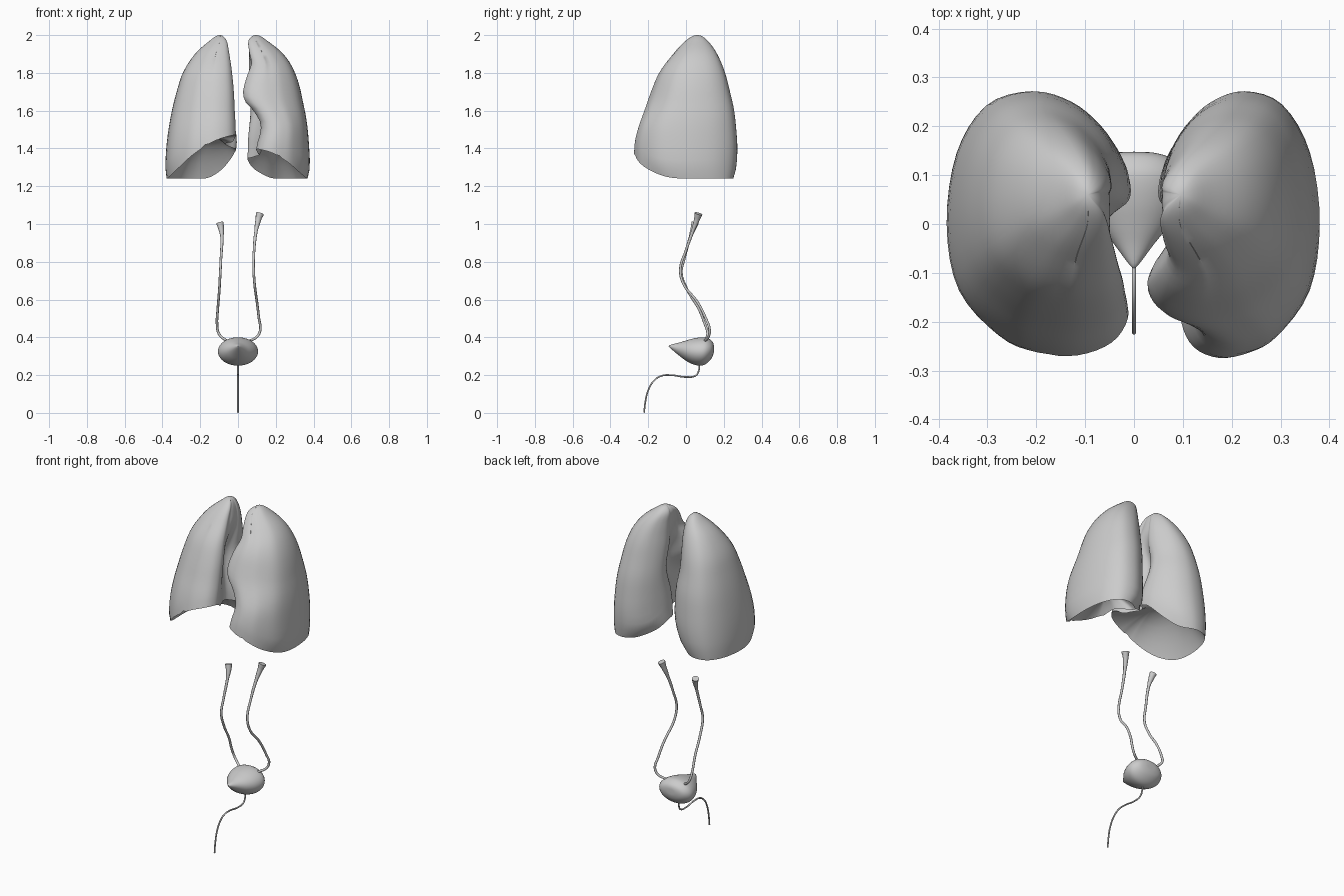
import bpy, bmesh, math
from mathutils import Vector

if "Cube" in bpy.data.objects:
    bpy.data.objects.remove(bpy.data.objects["Cube"])


def spline(keys, values, k):
    """Smooth interpolation of value tuples over rising keys."""
    n = len(keys)
    i = 0
    while i < n - 2 and k > keys[i + 1]:
        i += 1
    h = keys[i + 1] - keys[i]
    t = min(max((k - keys[i]) / h, 0), 1)
    vals = [Vector(v) for v in values]

    def slope(j):
        a, b = max(j - 1, 0), min(j + 1, n - 1)
        return (vals[b] - vals[a]) / (keys[b] - keys[a])
    p, q = vals[i], vals[i + 1]
    return (p * (2*t**3 - 3*t**2 + 1) + slope(i) * h * (t**3 - 2*t**2 + t)
            + q * (3*t**2 - 2*t**3) + slope(i + 1) * h * (t**3 - t**2))


def smoothstep(a, b, x):
    t = min(max((x - a) / (b - a), 0), 1)
    return t * t * (3 - 2 * t)


def loft(name, rings, angle):
    """Skin equal-length closed rings; collapsed end rings become poles."""
    bm = bmesh.new()
    rows = [[bm.verts.new(p) for p in r] for r in rings]
    n = len(rows[0])
    for a, b in zip(rows, rows[1:]):
        for i in range(n):
            j = (i + 1) % n
            bm.faces.new((a[i], a[j], b[j], b[i]))
    bmesh.ops.remove_doubles(bm, verts=bm.verts, dist=1e-5)
    bmesh.ops.recalc_face_normals(bm, faces=bm.faces)
    me = bpy.data.meshes.new(name)
    bm.to_mesh(me)
    bm.free()
    ob = bpy.data.objects.new(name, me)
    bpy.context.collection.objects.link(ob)
    bpy.ops.object.select_all(action='DESELECT')
    ob.select_set(True)
    bpy.context.view_layer.objects.active = ob
    bpy.ops.object.shade_smooth_by_angle(angle=math.radians(angle))


def tube(name, pts, depth):
    """Round tube through (x, y, z, radius factor) points."""
    cu = bpy.data.curves.new(name, 'CURVE')
    cu.dimensions = '3D'
    cu.bevel_depth = depth
    cu.bevel_resolution = 3
    cu.resolution_u = 8
    cu.use_fill_caps = True
    sp = cu.splines.new('BEZIER')
    sp.bezier_points.add(len(pts) - 1)
    for bp, p in zip(sp.bezier_points, pts):
        bp.co = p[:3]
        bp.radius = p[3]
        bp.handle_left_type = bp.handle_right_type = 'AUTO'
    bpy.context.collection.objects.link(bpy.data.objects.new(name, cu))


# Lung plan outline: u = medial to lateral, v = front to back
PLAN = [(.29, 0), (.1, .04), (.01, .13), (.03, .22), (.11, .35), (.16, .45), (.1, .53),
        (.0, .59), (.0, .67), (.05, .76), (.16, .87), (.32, .96), (.53, 1), (.77, .95),
        (.94, .77), (1, .5), (.93, .25), (.7, .08), (.5, .02)]
N = len(PLAN)
WRAP = [PLAN[i % N] for i in range(-2, N + 3)]
SEG = 76
OUTLINE = [spline(list(range(-2, N + 3)), WRAP, i * N / SEG) for i in range(SEG)]

# Lung levels: z, lateral x, front medial x, back medial x
LEFT_X = [(2, .095, .095, .095), (1.97, .15, .06, .065), (1.9, .228, .045, .05),
          (1.8, .292, .03, .045), (1.7, .325, .02, .04), (1.6, .35, .015, .02),
          (1.5, .368, .01, .01), (1.4, .38, .012, .012), (1.3, .384, .045, .045),
          (1.24, .378, .09, .09)]
RIGHT_X = [(2, .095, .095, .095), (1.97, .155, .055, .06), (1.9, .24, .06, .06),
           (1.85, .277, .07, .06), (1.78, .31, .045, .057), (1.7, .333, .025, .055),
           (1.65, .343, .035, .055), (1.6, .354, .08, .055), (1.52, .367, .12, .055),
           (1.4, .377, .095, .055), (1.3, .38, .09, .06), (1.24, .368, .12, .12)]
# Lung levels: z, front y, back y
DEPTH = [(2, .06, .06), (1.97, -.002, .115), (1.9, -.068, .165), (1.8, -.142, .207),
         (1.7, -.185, .233), (1.6, -.22, .255), (1.5, -.255, .266), (1.4, -.274, .272),
         (1.3, -.262, .266), (1.24, -.215, .25)]


def level(table, z):
    def key(h):
        return math.sqrt(max(2 - h, 0) / .76)
    return spline([key(r[0]) for r in table], [r[1:] for r in table], key(z))


def lung(name, side, table, rise, dome):
    def point(u, v, s):
        # plain oval without the medial notch, used for rim height and apex
        oval = min(u, .5 - math.sqrt(max(.25 - (v - .5) ** 2, 0))) if u < .5 else u
        m = min(max(oval, 0), 1)
        low = 1.24 + rise * (1 - m) ** .6 * max(1 - v, 0) ** (.5 + 4 * m)
        z = 2 - s * s * (2 - low)
        u += (oval - u) * smoothstep(1.7, 1.9, z)
        xo, xf, xb = level(table, z)
        yf, yb = level(DEPTH, z)
        xi = xf + (xb - xf) * smoothstep(.22, .55, v)
        # hollow where the airways enter
        hollow = .045 * math.exp(-((z - 1.64) / .12) ** 2 - ((v - .5) / .16) ** 2) * (1 - u) ** 3
        return Vector((side * (xi + u * (xo - xi) + hollow), yf + v * (yb - yf), z))
    rows = 30
    rings = [[point(u, v, r / rows) for u, v in OUTLINE] for r in range(rows + 1)]
    # concave base
    rim = rings[-1]
    mid = sum(rim, Vector()) / SEG
    for f in (.97, .92, .82, .7, .55, .4, .2, 0):
        rings.append([Vector((mid.x + (p.x - mid.x) * f, mid.y + (p.y - mid.y) * f,
                              p.z + (dome - p.z) * (1 - f ** 2.2))) for p in rim])
    loft(name, rings, 50)


lung("lung_three_lobed", -1, LEFT_X, .25, 1.46)
lung("lung_notched", 1, RIGHT_X, .17, 1.43)

# Bladder: y, half width, top z, bottom z
BLADDER = [(-.092, 0, .353, .353), (-.08, .012, .361, .340), (-.04, .042, .371, .306),
           (0, .074, .383, .276), (.04, .096, .394, .256), (.08, .106, .4, .25),
           (.11, .1, .398, .262), (.135, .076, .383, .288), (.146, .04, .365, .315),
           (.148, 0, .34, .34)]
rings = []
for k in range(37):
    y, w, zt, zb = spline(list(range(10)), BLADDER, k / 4)
    rings.append([(w * math.cos(a), y, (zt + zb) / 2 + (zt - zb) / 2 * math.sin(a))
                  for a in (math.tau * i / 40 for i in range(40))])
loft("bladder", rings, 60)

# Ureters with flared upper ends
tube("ureter_short", [(-.096, .048, 1.005, 2.9), (-.09, .04, .98, 2.3), (-.085, .022, .93, 1.2),
                      (-.09, -.008, .82, 1), (-.094, -.024, .74, 1), (-.099, .008, .65, 1),
                      (-.107, .068, .55, 1), (-.111, .1, .47, 1), (-.104, .114, .425, 1),
                      (-.085, .11, .4, 1), (-.055, .095, .38, 1)], .0068)
tube("ureter_long", [(.116, .066, 1.055, 3.2), (.108, .058, 1.025, 2.3), (.095, .035, .96, 1.3),
                     (.085, .0, .86, 1), (.083, -.03, .76, 1), (.088, -.012, .68, 1),
                     (.1, .058, .59, 1), (.111, .105, .5, 1), (.118, .125, .44, 1),
                     (.102, .12, .405, 1), (.06, .098, .38, 1)], .0068)

# Urethra
tube("urethra", [(0, .07, .26, 1), (0, .068, .225, 1), (0, .052, .198, 1), (0, 0, .19, 1),
                 (0, -.08, .2, 1), (0, -.13, .196, 1), (0, -.17, .17, 1), (0, -.2, .12, 1),
                 (0, -.215, .06, 1), (0, -.222, .001, 1)], .0045)
